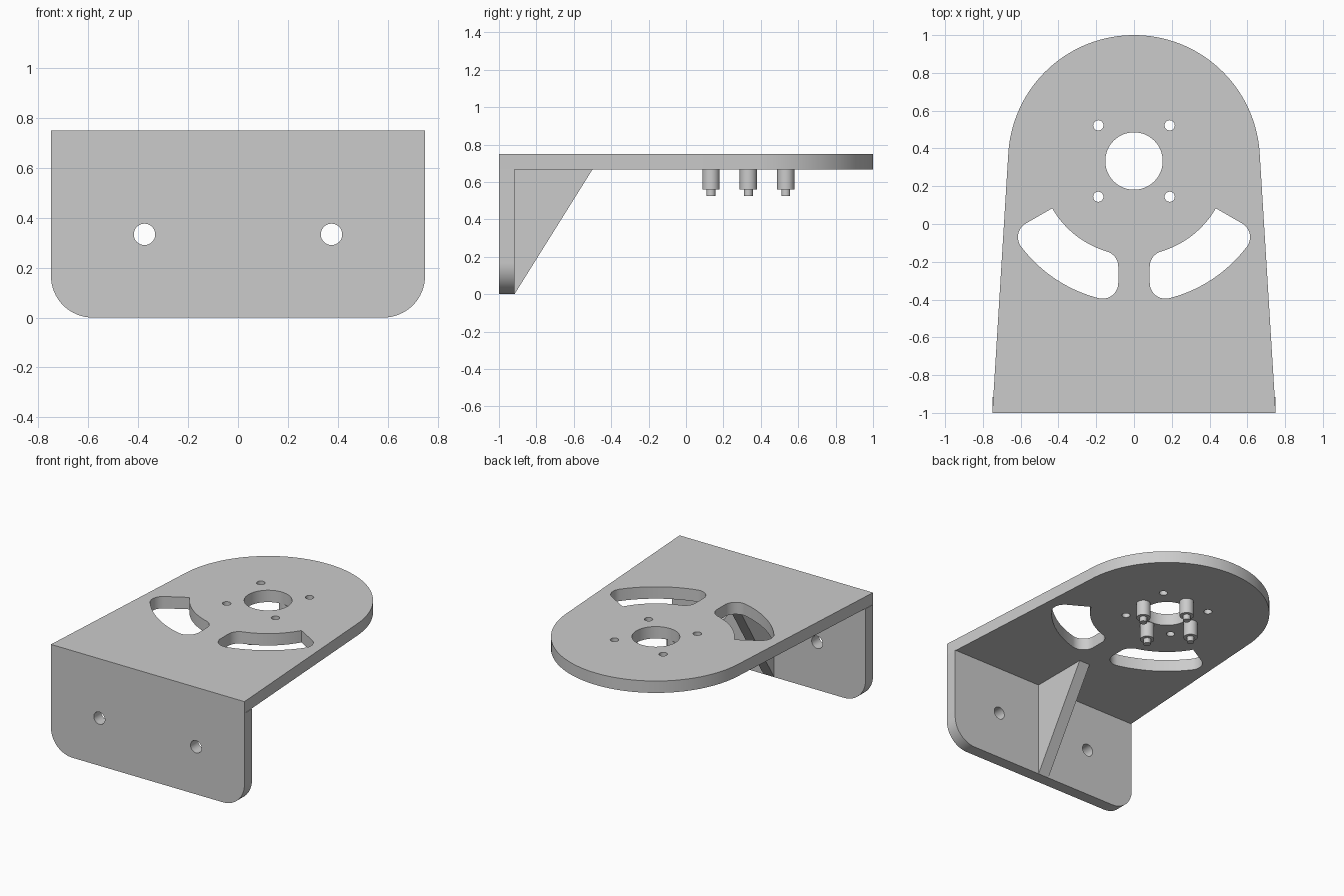
import bpy
import bmesh
from math import acos, asin, atan2, cos, sin, pi, radians, sqrt, hypot
from mathutils import Matrix

cube = bpy.data.objects.get("Cube")
if cube:
    bpy.data.objects.remove(cube, do_unlink=True)

# Main dimensions
T = 1 / 12                 # sheet thickness, also the slot fillet radius
TOP = 0.75                 # top of the plate
UNDER = TOP - T            # underside of the plate
HALF_W = 0.75              # half width at the front
R_END = 2 / 3              # round end of the plate
CY = 1 / 3                 # centre of the round end

grey = bpy.data.materials.new("light grey")
grey.use_nodes = True
colour = (0.6, 0.6, 0.6, 1)
grey.diffuse_color = colour
grey.node_tree.nodes["Principled BSDF"].inputs["Base Color"].default_value = colour


def arc(cx, cy, r, start, end, steps=16):
    """Points on an arc, angles in radians."""
    angles = [start + (end - start) * i / steps for i in range(steps + 1)]
    return [(cx + r * cos(a), cy + r * sin(a)) for a in angles]


def circle(cx, cy, r, steps=48):
    return arc(cx, cy, r, 0, 2 * pi, steps)[:-1]


def mirrored(points):
    return [(-x, y) for x, y in reversed(points)]


def finish(bm, name):
    bmesh.ops.recalc_face_normals(bm, faces=bm.faces)
    mesh = bpy.data.meshes.new(name)
    bm.to_mesh(mesh)
    bm.free()
    mesh.materials.append(grey)
    mesh.shade_smooth()
    mesh.set_sharp_from_angle(angle=radians(30))
    obj = bpy.data.objects.new(name, mesh)
    bpy.context.collection.objects.link(obj)
    return obj


def sheet(name, loops, low, high, place):
    """Extrude an outline with holes from low to high; place maps it into space."""
    bm = bmesh.new()
    edges = []
    for loop in loops:
        verts = [bm.verts.new((x, y, low)) for x, y in loop]
        edges += [bm.edges.new((v, verts[i - 1])) for i, v in enumerate(verts)]
    bmesh.ops.triangle_fill(bm, edges=edges, use_beauty=True, normal=(0, 0, 1))
    grown = bmesh.ops.extrude_face_region(bm, geom=bm.faces[:], use_keep_orig=True)
    for v in grown["geom"]:
        if isinstance(v, bmesh.types.BMVert):
            v.co.z = high
    for v in bm.verts:
        v.co = place(*v.co)
    return finish(bm, name)


# Plate outline: tapered sides tangent to the round end
dx, dy = HALF_W, -1 - CY
tangent = atan2(dy, dx) + acos(R_END / hypot(dx, dy))
outline = [(-HALF_W, -1), (HALF_W, -1)] + arc(0, CY, R_END, tangent, pi - tangent, 72)

# Curved slot between two rings, with three rounded corners and one sharp
R_IN, R_OUT = 0.5, 0.75
limit = -pi / 6
mid_r = R_OUT - T
side = limit - asin(T / mid_r)                    # fillet next to the radial end
low_x = 2 * T                                     # fillets next to the centre rib
low_a = -acos(low_x / mid_r)
in_r = R_IN + T
in_a = -acos(low_x / in_r)
slot = [(R_IN * cos(limit), CY + R_IN * sin(limit))]
slot += arc(mid_r * cos(side), CY + mid_r * sin(side), T, limit + pi / 2, side)
slot += arc(0, CY, R_OUT, side, low_a, 32)[1:]
slot += arc(low_x, CY + mid_r * sin(low_a), T, low_a, -pi)[1:]
slot += arc(low_x, CY + in_r * sin(in_a), T, pi, in_a + pi)
slot += arc(0, CY, R_IN, in_a, limit, 32)[1:-1]

# Screw holes around the large centre hole
h = 0.189
holes = [circle(0, CY, 0.152, 64)]
holes += [circle(sx * h, CY + sy * h, 0.027, 24) for sx in (-1, 1) for sy in (-1, 1)]

sheet("mounting_plate", [outline, slot, mirrored(slot)] + holes, UNDER, TOP,
      lambda x, y, z: (x, y, z))

# Upright flange with two rounded lower corners and two holes
R_C = 1 / 6
corner = arc(HALF_W - R_C, R_C, R_C, -pi / 2, 0)
flange = corner + [(HALF_W, UNDER), (-HALF_W, UNDER)] + mirrored(corner)
bolt_holes = [circle(s * 0.375, CY, 0.043, 32) for s in (-1, 1)]
sheet("front_flange", [flange] + bolt_holes, -1, -1 + T, lambda x, y, z: (x, z, y))

# Triangular brace in the corner
brace = [(-1 + T, 0), (-0.5, UNDER), (-1 + T, UNDER)]
sheet("centre_brace", [brace], -T / 2, T / 2, lambda x, y, z: (z, x, y))


# Stepped pins below the plate
def pin(name, x, y):
    bm = bmesh.new()
    step = 0.56
    for r, low, high in ((0.046, step, UNDER), (0.024, 0.525, step)):
        bmesh.ops.create_cone(bm, cap_ends=True, segments=32, radius1=r, radius2=r,
                              depth=high - low,
                              matrix=Matrix.Translation((x, y, (low + high) / 2)))
    finish(bm, name)


for name, x, y in (("left", 1, 0), ("right", -1, 0), ("front", 0, -1), ("back", 0, 1)):
    pin(name + "_pin", x * 0.2, CY + y * 0.2)
